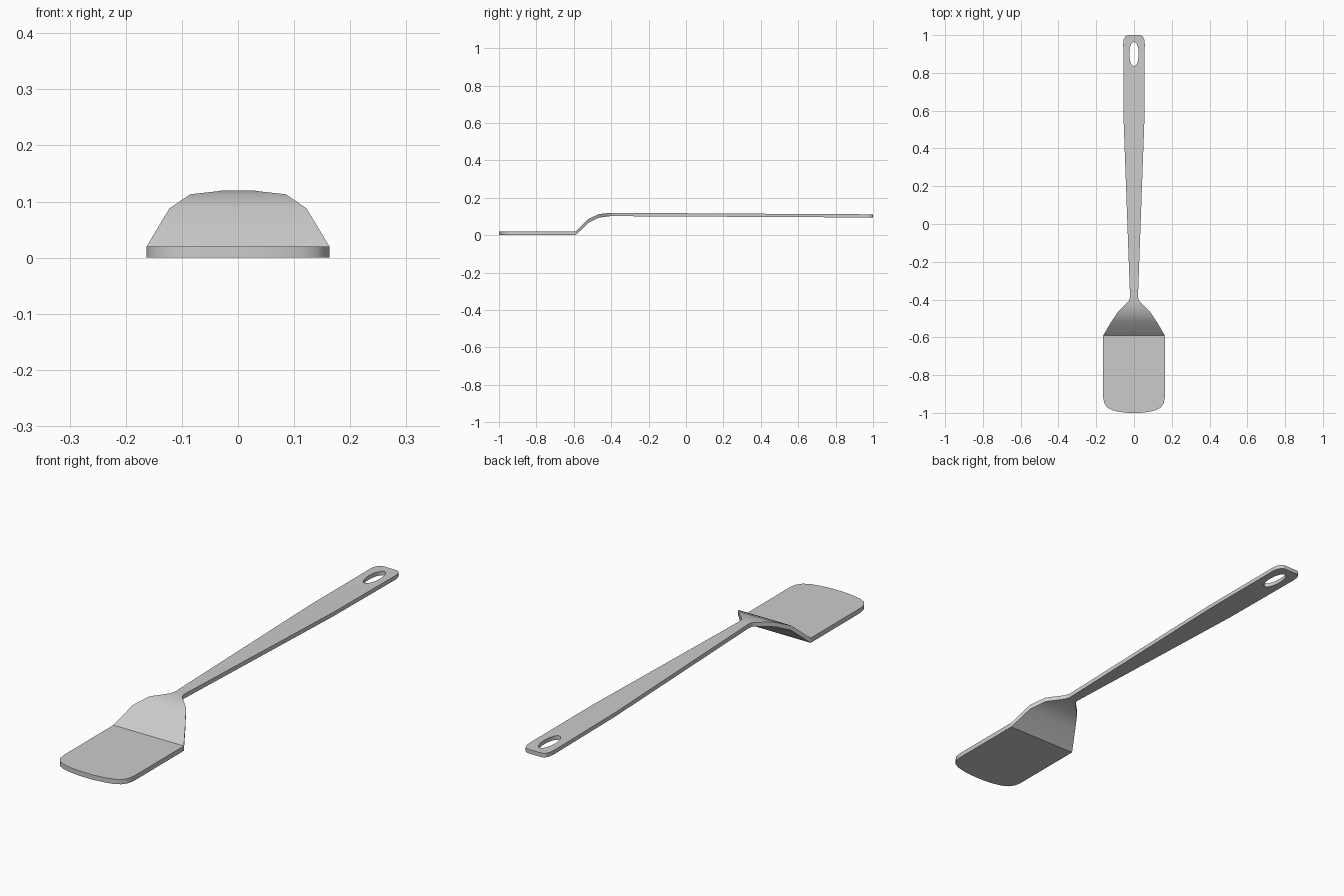
import bpy, bmesh, math

if "Cube" in bpy.data.objects:
    bpy.data.objects.remove(bpy.data.objects["Cube"])

# Stations along the length: y, half width, top z, bottom z
STATIONS = [
    # blade with rounded front corners
    (-1.0, 0.03, 0.02, 0.0), (-0.995, 0.075, 0.02, 0.0), (-0.986, 0.115, 0.02, 0.0),
    (-0.972, 0.141, 0.02, 0.0), (-0.95, 0.157, 0.02, 0.0), (-0.92, 0.163, 0.02, 0.0),
    (-0.59, 0.163, 0.02, 0.0),
    # rising shoulder
    (-0.52, 0.122, 0.088, 0.068), (-0.465, 0.085, 0.113, 0.094),
    (-0.42, 0.04, 0.118, 0.100), (-0.405, 0.026, 0.12, 0.102), (-0.385, 0.021, 0.12, 0.102),
    # handle with rounded end
    (0.55, 0.055, 0.114, 0.097), (0.955, 0.057, 0.112, 0.095), (0.978, 0.054, 0.112, 0.095),
    (0.993, 0.046, 0.112, 0.095), (1.0, 0.034, 0.112, 0.095),
]


def loft(name, stations):
    bm = bmesh.new()
    rings = []
    for y, w, top, bottom in stations:
        corners = [(-w, y, bottom), (w, y, bottom), (w, y, top), (-w, y, top)]
        rings.append([bm.verts.new(c) for c in corners])
    for a, b in zip(rings, rings[1:]):
        for i in range(4):
            j = (i + 1) % 4
            bm.faces.new((a[i], a[j], b[j], b[i]))
    bm.faces.new(rings[0])
    bm.faces.new(rings[-1])
    bmesh.ops.recalc_face_normals(bm, faces=bm.faces)
    mesh = bpy.data.meshes.new(name)
    bm.to_mesh(mesh)
    bm.free()
    obj = bpy.data.objects.new(name, mesh)
    bpy.context.collection.objects.link(obj)
    return obj


# Spatula body: blade, shoulder and handle in one sheet
spatula = loft("spatula", STATIONS)
bpy.context.view_layer.objects.active = spatula
spatula.select_set(True)
bpy.ops.object.shade_smooth_by_angle(angle=math.radians(30))

# Oval hanging hole
bpy.ops.mesh.primitive_cylinder_add(vertices=32, radius=1, depth=1, location=(0, 0.9, 0.1))
cutter = bpy.context.object
cutter.name = "hanging_hole_cutter"
cutter.scale = (0.025, 0.064, 0.2)
cutter.hide_render = True
cutter.display_type = 'WIRE'
hole = spatula.modifiers.new("hanging_hole", 'BOOLEAN')
hole.operation = 'DIFFERENCE'
hole.solver = 'EXACT'
hole.object = cutter
